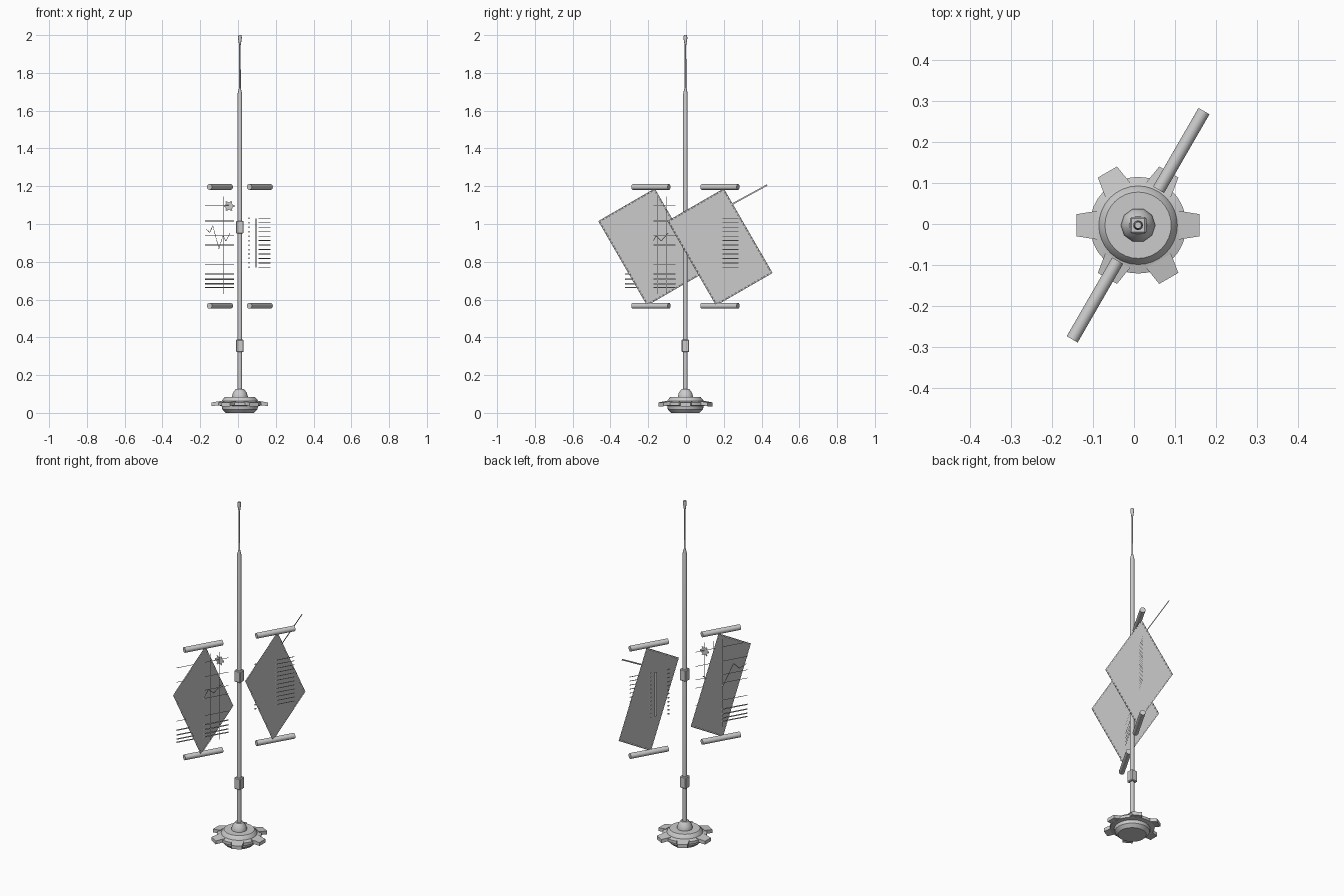
import bpy, bmesh
from math import radians, hypot, atan2, pi
from mathutils import Matrix, Vector

cube = bpy.data.objects.get("Cube")
if cube:
    bpy.data.objects.remove(cube, do_unlink=True)

grey = bpy.data.materials.new("light_grey")
grey.use_nodes = True
grey.diffuse_color = (0.6, 0.6, 0.6, 1)
grey.node_tree.nodes["Principled BSDF"].inputs["Base Color"].default_value = (0.6, 0.6, 0.6, 1)

POLE_AXIS = (0.01, -0.003, 0)  # the pole stands slightly off centre


def finish(name, bm, smooth=True):
    """Turn a bmesh, modelled around the pole, into a named, shaded object."""
    bmesh.ops.recalc_face_normals(bm, faces=bm.faces)
    mesh = bpy.data.meshes.new(name)
    bm.to_mesh(mesh)
    bm.free()
    mesh.materials.append(grey)
    ob = bpy.data.objects.new(name, mesh)
    ob.location = POLE_AXIS
    bpy.context.collection.objects.link(ob)
    if smooth:
        bpy.ops.object.select_all(action='DESELECT')
        ob.select_set(True)
        bpy.context.view_layer.objects.active = ob
        bpy.ops.object.shade_smooth_by_angle(angle=radians(35))


def lathe(name, profile, sides):
    """Spin (radius, height) points around the z axis."""
    bm = bmesh.new()
    verts = [bm.verts.new((r, 0, z)) for r, z in profile]
    edges = [bm.edges.new(pair) for pair in zip(verts, verts[1:])]
    bmesh.ops.spin(bm, geom=verts + edges, axis=(0, 0, 1), cent=(0, 0, 0),
                   angle=2 * pi, steps=sides)
    bmesh.ops.remove_doubles(bm, verts=bm.verts, dist=0.0001)
    finish(name, bm)


def bars(name, segments, frame):
    """Flat strips (u0, v0, u1, v1, width) lying in the xz plane of a frame."""
    bm = bmesh.new()
    for u0, v0, u1, v1, width in segments:
        du, dv = u1 - u0, v1 - v0
        place = (frame @ Matrix.Translation(((u0 + u1) / 2, 0, (v0 + v1) / 2))
                 @ Matrix.Rotation(-atan2(dv, du), 4, 'Y'))
        a, b = hypot(du, dv) / 2, width / 2
        bm.faces.new([bm.verts.new(place @ Vector(p)) for p in
                      ((-a, 0, -b), (a, 0, -b), (a, 0, b), (-a, 0, b))])
    finish(name, bm, smooth=False)


# Base disc, faceted hub, pole and thin aerial
lathe("base", [(0, 0), (0.075, 0.0), (0.093, 0.018), (0.096, 0.036), (0.118, 0.04),
               (0.118, 0.056), (0.096, 0.062), (0.094, 0.068), (0.081, 0.083),
               (0, 0.083)], 32)
lathe("base_hub", [(0.042, 0.08), (0.042, 0.088), (0.036, 0.108), (0.022, 0.126),
                   (0, 0.126)], 10)
lathe("pole", [(0, 0.12), (0.012, 0.12), (0.012, 1.69), (0.005, 1.72),
               (0.004, 1.945), (0.0105, 1.985), (0.008, 2.0), (0, 2.0)], 12)

# Six lugs around the base, tapering and dropping outward
bm = bmesh.new()
for i in range(6):
    made = bmesh.ops.create_cube(bm, size=1)["verts"]
    for v in made:
        outer = v.co.x > 0
        v.co = Vector((0.15 if outer else 0.1, v.co.y * (0.054 if outer else 0.07),
                       v.co.z * 0.02 + (0.045 if outer else 0.053)))
    bmesh.ops.rotate(bm, verts=made, matrix=Matrix.Rotation(i * pi / 3, 3, 'Z'))
finish("base_lugs", bm, smooth=False)

# Square collars on the pole
for name, z in (("lower_collar", 0.355), ("upper_collar", 0.983)):
    bm = bmesh.new()
    bmesh.ops.create_cube(bm, size=1, matrix=Matrix.Translation((0, 0, z))
                          @ Matrix.Diagonal((0.04, 0.04, 0.067, 1)))
    bmesh.ops.bevel(bm, geom=bm.edges[:], offset=0.004, segments=1, affect='EDGES')
    finish(name, bm, smooth=False)

# Screens and their rails, one set on each side of the pole
wing = Matrix.Rotation(radians(60), 4, 'Z')
lean = Matrix.Rotation(radians(30), 4, 'X')
for side, sign in (("left", 1), ("right", -1)):
    centre = wing @ Vector((sign * 0.211, 0, 0.878))
    for level, z in (("upper", 1.196), ("lower", 0.567)):
        bm = bmesh.new()
        place = wing @ Matrix.Translation((sign * 0.211, 0, z)) @ Matrix.Rotation(pi / 2, 4, 'Y')
        bmesh.ops.create_cone(bm, cap_ends=True, segments=16, radius1=0.0155,
                              radius2=0.0155, depth=0.222, matrix=place)
        finish(side + "_" + level + "_rail", bm)
    # Flat sheet, parted from its narrow border by a hairline gap
    bm = bmesh.new()
    place = Matrix.Translation(centre) @ lean
    sheet = bm.faces.new([bm.verts.new(place @ Vector((0, y * 0.173, z * 0.2585)))
                          for y, z in ((-1, -1), (1, -1), (1, 1), (-1, 1))])
    bm.normal_update()
    bmesh.ops.inset_region(bm, faces=[sheet], thickness=0.008, use_boundary=True)
    gap = bmesh.ops.inset_region(bm, faces=[sheet], thickness=0.001, use_boundary=True)
    bmesh.ops.delete(bm, geom=gap["faces"], context='FACES')
    finish(side + "_screen", bm, smooth=False)

# Slanted pointer strip beyond the edge of the left screen
pointer_frame = Matrix.Translation((0.1055, 0, 0)) @ Matrix.Rotation(pi / 2, 4, 'Z')
bars("pointer_strip", [(0.247, 1.105, 0.432, 1.206, 0.008)], pointer_frame)

# Chart grid, heavy rows and jagged trace on the right side
grid = [(-0.368, z, -0.062, z, 0.003) for z in (1.10, 1.016, 0.937, 0.889, 0.788)]
grid += [(u, 0.63, u, 1.145, 0.003) for u in (-0.222, -0.17, -0.116)]
bars("chart_grid", grid, wing)
bars("chart_rows", [(-0.368, z, -0.062, z, 0.007) for z in (0.735, 0.707, 0.683, 0.664)], wing)
trace = [(-0.36, 0.974), (-0.32, 0.955), (-0.286, 0.99), (-0.222, 0.868),
         (-0.18, 0.937), (-0.148, 0.91), (-0.106, 0.952)]
bars("chart_trace", [(*a, *b, 0.004) for a, b in zip(trace, trace[1:])], wing)

# Small flat emblem facing front: hexagon with stubby teeth
bm = bmesh.new()
hub = Matrix.Translation((-0.058, -0.1, 1.095)) @ Matrix.Rotation(pi / 2, 4, 'X')
bmesh.ops.create_circle(bm, cap_ends=True, segments=6, radius=0.022, matrix=hub)
for i in range(6):
    bmesh.ops.create_grid(bm, x_segments=1, y_segments=1, size=0.005,
                          matrix=hub @ Matrix.Rotation(i * pi / 3, 4, 'Z')
                          @ Matrix.Translation((0.0235, 0, 0)))
finish("chart_emblem", bm, smooth=False)

# List rows, index bar and dots on the left side
rows = [1.03 - i * 0.0236 for i in range(12)]
bars("list_rows", [(0.195, z, 0.325, z, 0.004) for z in rows], wing)
bars("list_bar", [(0.17, 0.77, 0.17, 1.03, 0.014)], wing)
bars("list_dots", [(0.09, z, 0.102, z, 0.008) for z in rows], wing)
